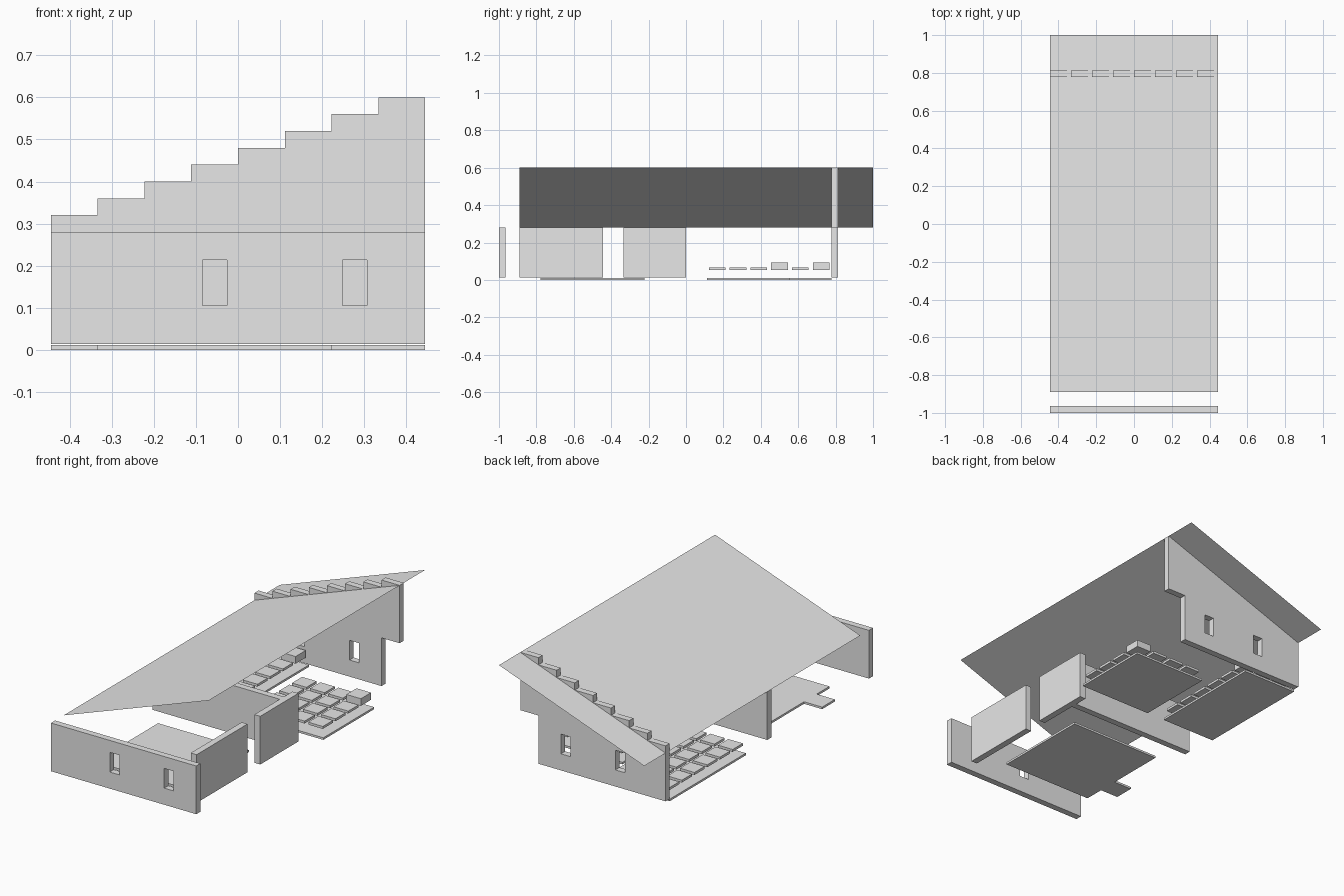
import bpy, bmesh

if "Cube" in bpy.data.objects:
    bpy.data.objects.remove(bpy.data.objects["Cube"])

U = 1 / 9              # layout cell
T = 0.036              # wall thickness
X0, Y0 = -4 * U, -1.0  # grid origin
BASE, EAVE, RISE = 0.0133, 0.28, 0.04

grey = bpy.data.materials.new("plain grey")
grey.diffuse_color = (0.8, 0.8, 0.8, 1)
grey.use_nodes = True
grey.node_tree.nodes["Principled BSDF"].inputs["Base Color"].default_value = grey.diffuse_color


def finish(name, bm):
    mesh = bpy.data.meshes.new(name)
    bm.to_mesh(mesh)
    bm.free()
    mesh.materials.append(grey)
    obj = bpy.data.objects.new(name, mesh)
    bpy.context.collection.objects.link(obj)
    return obj


def gx(i):
    return X0 + i * U


def gy(j):
    return Y0 + j * U


def thicken(bm, vec):
    """Extrude the flat outline along vec into a clean solid."""
    bmesh.ops.remove_doubles(bm, verts=bm.verts, dist=1e-5)
    faces = bm.faces[:]
    ext = bmesh.ops.extrude_face_region(bm, geom=faces, use_keep_orig=True)
    verts = [g for g in ext["geom"] if isinstance(g, bmesh.types.BMVert)]
    bmesh.ops.translate(bm, verts=verts, vec=vec)
    bmesh.ops.recalc_face_normals(bm, faces=bm.faces)
    bmesh.ops.dissolve_limit(bm, angle_limit=0.01, verts=bm.verts, edges=bm.edges)


def grid_wall(name, y, xs, zs, solid):
    """Wall along x made of the grid cells whose centre passes solid(x, z)."""
    bm = bmesh.new()
    for xa, xb in zip(xs, xs[1:]):
        for za, zb in zip(zs, zs[1:]):
            if solid((xa + xb) / 2, (za + zb) / 2):
                bm.faces.new([bm.verts.new(p) for p in
                              ((xa, y, za), (xb, y, za), (xb, y, zb), (xa, y, zb))])
    thicken(bm, (0, T, 0))
    return finish(name, bm)


def slab(name, points, z0, z1):
    """Horizontal outline raised from z0 to z1."""
    bm = bmesh.new()
    bm.faces.new([bm.verts.new((x, y, z0)) for x, y in points])
    thicken(bm, (0, 0, z1 - z0))
    return finish(name, bm)


def rect(xa, xb, ya, yb):
    return [(xa, ya), (xb, ya), (xb, yb), (xa, yb)]


# Window openings
WIN_LOW, WIN_HIGH, WIN_HALF = 0.105, 0.214, 0.029


def in_window(x, z, centres):
    return WIN_LOW < z < WIN_HIGH and any(abs(x - c) < WIN_HALF for c in centres)


def window_edges(centres):
    return [c + s * WIN_HALF for c in centres for s in (-1, 1)]


# Front wall with two windows
front_win = [gx(3.5), gx(6.5)]
grid_wall("front_wall", gy(0), sorted([gx(0), gx(8)] + window_edges(front_win)),
          [BASE, WIN_LOW, WIN_HIGH, EAVE],
          lambda x, z: not in_window(x, z, front_win))

# Back wall: stepped top, two windows, lower corner left open
back_win = [gx(2.5), gx(5.5)]


def back_solid(x, z):
    if z < EAVE:
        return x < gx(7) and not in_window(x, z, back_win)
    return z < EAVE + RISE * (int((x - X0) / U) + 1)


grid_wall("stepped_back_wall", gy(16),
          sorted([gx(i) for i in range(9)] + window_edges(back_win)),
          [BASE, WIN_LOW, WIN_HIGH] + [EAVE + RISE * k for k in range(9)], back_solid)

# Inner wall and the two side walls
slab("inner_wall", rect(gx(0), gx(7), gy(8), gy(8) + T), BASE, EAVE)
for name, a, b in (("side_wall_front", 1, 5), ("side_wall_middle", 6, 9)):
    slab(name, rect(gx(7), gx(7) + T, gy(a), gy(b)), BASE, EAVE)

# Floors
FLOOR = 0.0115
slab("front_floor", [(gx(i), gy(j)) for i, j in
                     ((1, 2), (6, 2), (6, 7), (1, 7), (1, 4), (0, 4), (0, 3), (1, 3))], 0, FLOOR)
slab("right_floor", rect(gx(4), gx(8), gy(10), gy(14)), 0, FLOOR)
slab("left_floor", rect(gx(0), gx(3), gy(10), gy(16)), 0, FLOOR)

# Raised tiles above the two back floors, one taller in a corner of each
GAP = 0.0111
for side, i0, i1, j1, tall in (("right", 4, 8, 14, (7, 13)), ("left", 0, 3, 16, (2, 15))):
    for i in range(i0, i1):
        for j in range(10, j1):
            top = 0.093 if (i, j) == tall else 0.067
            slab(f"{side}_tile", rect(gx(i) + GAP, gx(i + 1) - GAP,
                                      gy(j) + GAP, gy(j + 1) - GAP), 0.0535, top)

# Thin sloping roof sheet
bm = bmesh.new()
bm.faces.new([bm.verts.new(p) for p in
              ((gx(0), gy(1), EAVE), (gx(8), gy(1), EAVE + 8 * RISE),
               (gx(8), gy(18), EAVE + 8 * RISE), (gx(0), gy(18), EAVE))])
finish("roof", bm)
